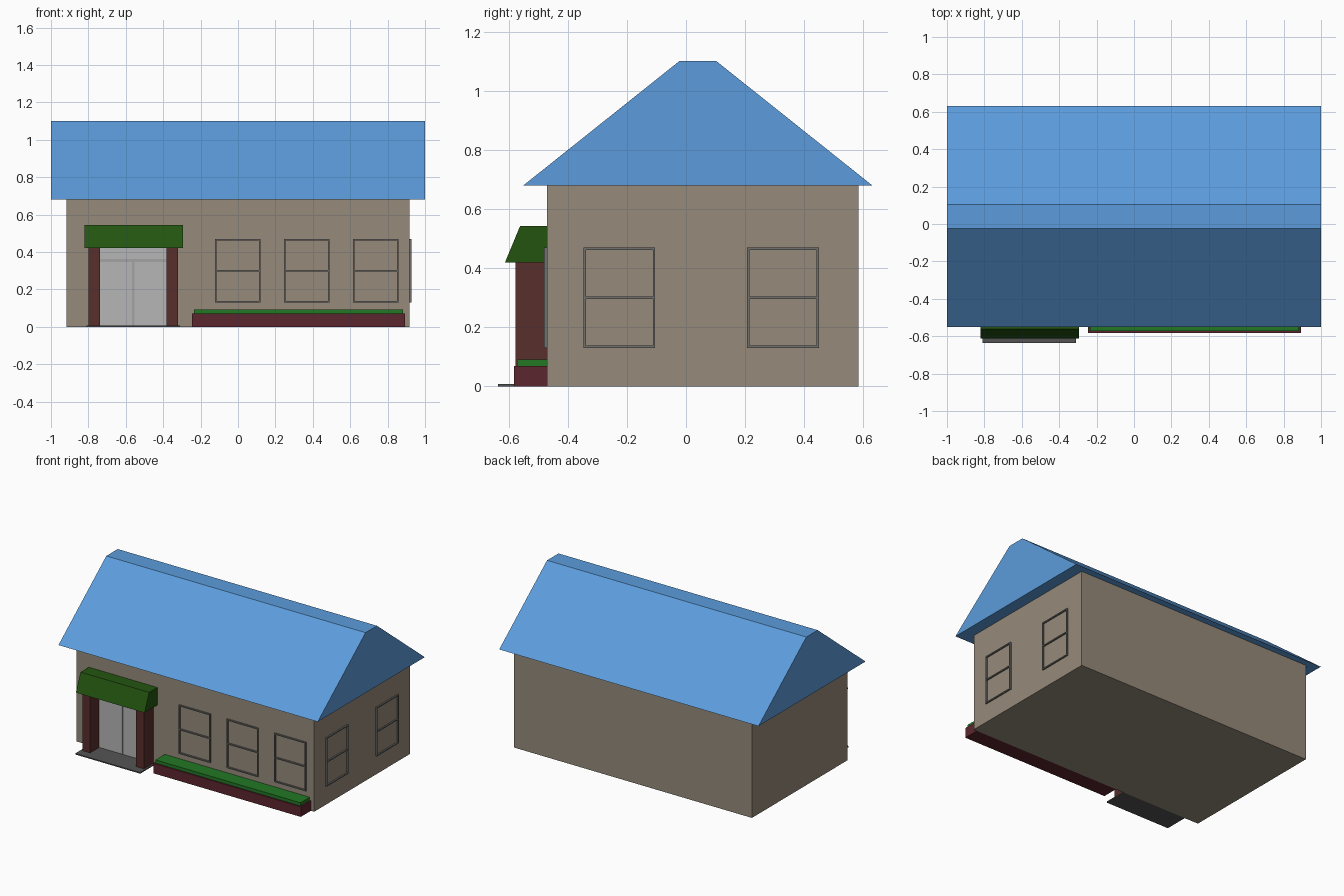
import bpy
import bmesh

if "Cube" in bpy.data.objects:
    bpy.data.objects.remove(bpy.data.objects["Cube"])


def lin(c):
    return c / 12.92 if c <= 0.04045 else ((c + 0.055) / 1.055) ** 2.4


def material(name, rgb):
    m = bpy.data.materials.new(name)
    m.diffuse_color = (*[lin(c / 255) for c in rgb], 1)
    m.use_nodes = True
    m.node_tree.nodes["Principled BSDF"].inputs["Base Color"].default_value = m.diffuse_color
    return m


WALL = material("wall_stone", (150, 138, 122))
ROOF = material("roof_blue", (92, 156, 220))
BRICK = material("brick_red", (88, 46, 44))
PLANTER = material("planter_red", (92, 38, 46))
CANOPY = material("canopy_green", (36, 84, 16))
HEDGE = material("hedge_green", (34, 120, 36))
FRAME = material("frame_grey", (112, 112, 110))
STEP = material("step_grey", (84, 84, 84))
DOOR = material("door_pale", (182, 182, 182))
BAR = material("door_bar_grey", (164, 164, 164))


def finish(name, bm, mat):
    bmesh.ops.recalc_face_normals(bm, faces=bm.faces)
    me = bpy.data.meshes.new(name)
    bm.to_mesh(me)
    bm.free()
    me.materials.append(mat)
    ob = bpy.data.objects.new(name, me)
    bpy.context.collection.objects.link(ob)
    return ob


def boxes(name, mat, *ranges):
    """One object from boxes given as (x0, x1, y0, y1, z0, z1)."""
    bm = bmesh.new()
    for x0, x1, y0, y1, z0, z1 in ranges:
        for v in bmesh.ops.create_cube(bm, size=1)["verts"]:
            v.co.x = x0 if v.co.x < 0 else x1
            v.co.y = y0 if v.co.y < 0 else y1
            v.co.z = z0 if v.co.z < 0 else z1
    return finish(name, bm, mat)


def prism(name, mat, profile, x0, x1):
    """Extrude a (y, z) profile along x."""
    bm = bmesh.new()
    face = bm.faces.new([bm.verts.new((x0, y, z)) for y, z in profile])
    ext = bmesh.ops.extrude_face_region(bm, geom=[face])["geom"]
    bmesh.ops.translate(bm, vec=(x1 - x0, 0, 0),
                        verts=[g for g in ext if isinstance(g, bmesh.types.BMVert)])
    return finish(name, bm, mat)


W, FRONT, BACK, EAVE = 0.917, -0.47, 0.583, 0.68

# Main building and flat-ridged gable roof
boxes("walls", WALL, (-W, W, FRONT, BACK, 0, EAVE))
prism("roof", ROOF, [(-0.55, EAVE), (0.63, EAVE), (0.103, 1.1), (-0.023, 1.1)], -1, 1)


# Window frames: outer rim plus a middle rail
def window(name, u0, u1, on_side):
    t, d, z0, z1 = 0.008, 0.01, 0.13, 0.47
    bars = [(u0, u0 + t, z0, z1), (u1 - t, u1, z0, z1)]
    bars += [(u0 + t, u1 - t, z, z + t) for z in (z0, 0.296, z1 - t)]
    if on_side:
        parts = [(W, W + d, a, b, c, e) for a, b, c, e in bars]
    else:
        parts = [(a, b, FRONT - d, FRONT, c, e) for a, b, c, e in bars]
    boxes(name, FRAME, *parts)


for i, x in enumerate((-0.123, 0.246, 0.615)):
    window(f"front_window_{i + 1}", x, x + 0.243, False)
for i, y in enumerate((-0.346, 0.207)):
    window(f"side_window_{i + 1}", y, y + 0.242, True)

# Entrance: step, pillars, sloped canopy, double door
boxes("door_step", STEP, (-0.81, -0.31, -0.635, FRONT, 0, 0.008))
for side, x in (("left", -0.798), ("right", -0.382)):
    boxes(f"{side}_pillar", BRICK, (x, x + 0.06, -0.576, FRONT, 0.008, 0.42))
prism("entrance_canopy", CANOPY,
      [(-0.612, 0.42), (FRONT, 0.42), (FRONT, 0.543), (-0.561, 0.543)], -0.822, -0.293)
boxes("door_panel", DOOR, (-0.738, -0.382, -0.475, FRONT, 0.008, 0.42))
boxes("door_bars", BAR,
      (-0.738, -0.382, -0.48, -0.475, 0.345, 0.363),
      (-0.566, -0.554, -0.48, -0.475, 0.008, 0.345))

# Planter with low hedge
boxes("planter", PLANTER, (-0.246, 0.892, -0.582, FRONT, 0, 0.07))
boxes("hedge", HEDGE, (-0.236, 0.882, -0.572, FRONT, 0.07, 0.092))
